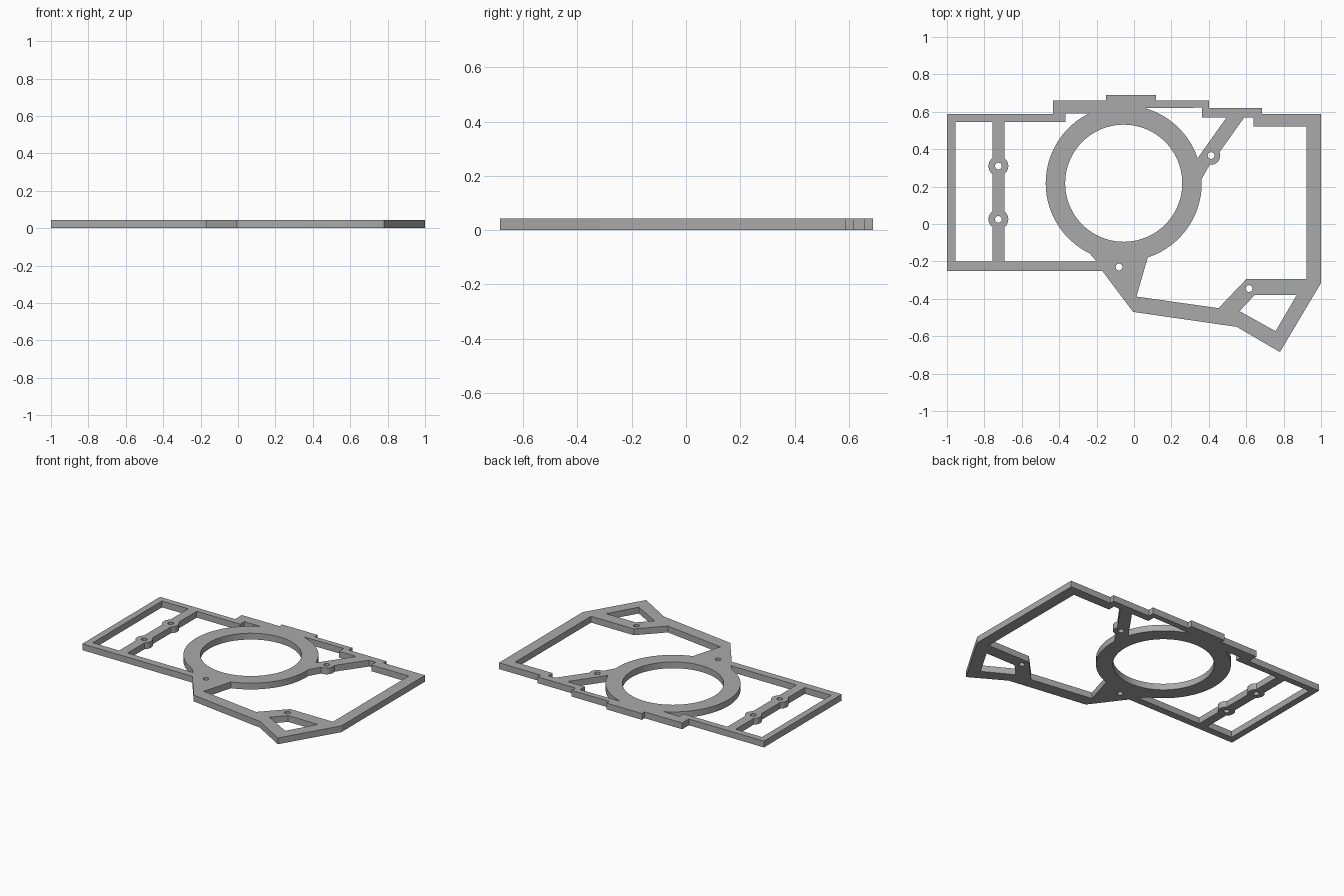
import bpy
from math import sin, cos, radians

THICK = 0.043
RING = (-0.055, 0.218)
RING_OUT, RING_IN = 0.417, 0.313
BAR_X, BAR_HALF, BOSS_R = -0.725, 0.032, 0.053
BOSS_Y = (0.025, 0.31)
STRUT_BOSS = (0.412, 0.366)
SCREW_R = 0.018

cube = bpy.data.objects.get("Cube")
if cube:
    bpy.data.objects.remove(cube)


def arc(center, radius, start, end, steps):
    """Points on an arc, angles in degrees, both ends included."""
    angles = [radians(start + (end - start) * i / steps) for i in range(steps + 1)]
    return [(center[0] + radius * cos(a), center[1] + radius * sin(a)) for a in angles]


def circle(center, radius, steps):
    return arc(center, radius, 0, 360, steps)[:-1]


def bar_edge(side):
    """Upright edge of the left bar, bulging round its two bosses, bottom to top."""
    points = [(BAR_X + side * BAR_HALF, -0.2)]
    for y in BOSS_Y:
        bulge = arc((BAR_X, y), BOSS_R, -53, 53, 14)
        points += [(BAR_X + side * (x - BAR_X), v) for x, v in bulge]
    return points + [(BAR_X + side * BAR_HALF, 0.545)]


# Outer edge of the plate with its stepped back rim
outline = [(-1, -0.25), (-0.17, -0.25), (-0.005, -0.47), (0.55, -0.55), (0.78, -0.685),
           (1, -0.315), (1, 0.588), (0.685, 0.588), (0.685, 0.62), (0.4, 0.62),
           (0.4, 0.66), (0.117, 0.66), (0.117, 0.69), (-0.15, 0.69), (-0.15, 0.66),
           (-0.433, 0.66), (-0.433, 0.588), (-1, 0.588)]

# Openings left and right of the bossed bar
left_window = [(-0.955, 0.545), (-0.955, -0.2)] + bar_edge(-1)
middle_window = ([(-0.365, 0.545), (-0.365, 0.59)]
                 + arc(RING, RING_OUT, 117, 244, 48)
                 + [(-0.2, -0.2)] + bar_edge(1))

# Sliver between the ring, the back rim and the diagonal strut
strut_window = (arc(RING, RING_OUT, 18.7, 74, 24)
                + [(0.363, 0.622), (0.363, 0.57), (0.495, 0.57)])

# Large right opening, wrapping the strut boss
right_window = (arc(RING, RING_OUT, -72, 3, 30)
                + arc(STRUT_BOSS, 0.049, -98, 22, 16)
                + [(0.59, 0.57), (0.64, 0.57), (0.64, 0.522), (0.923, 0.522),
                   (0.923, -0.295), (0.6, -0.295), (0.452, -0.45), (0.013, -0.388)])

# Opening in the front corner foot
corner_window = [(0.645, -0.38), (0.87, -0.38), (0.757, -0.573), (0.564, -0.466)]

# Screw holes
screws = [(BAR_X, y) for y in BOSS_Y] + [STRUT_BOSS, (-0.08, -0.23), (0.615, -0.345)]

loops = [outline, left_window, middle_window, strut_window, right_window,
         corner_window, circle(RING, RING_IN, 96)]
loops += [circle(p, SCREW_R, 24) for p in screws]

# Fill the flat profile and give it thickness
profile = bpy.data.curves.new("plate_profile", 'CURVE')
profile.dimensions = '2D'
profile.fill_mode = 'BOTH'
profile.extrude = THICK / 2
for points in loops:
    spline = profile.splines.new('POLY')
    spline.points.add(len(points) - 1)
    for point, (x, y) in zip(spline.points, points):
        point.co = (x, y, 0, 1)
    spline.use_cyclic_u = True

plate = bpy.data.objects.new("mounting_plate", profile)
plate.location.z = THICK / 2
bpy.context.collection.objects.link(plate)

# Turn the profile into a welded mesh
bpy.ops.object.select_all(action='DESELECT')
plate.select_set(True)
bpy.context.view_layer.objects.active = plate
bpy.ops.object.convert(target='MESH')
plate = bpy.context.view_layer.objects.active
bpy.ops.object.mode_set(mode='EDIT')
bpy.ops.mesh.select_all(action='SELECT')
bpy.ops.mesh.remove_doubles(threshold=0.0001)
bpy.ops.mesh.normals_make_consistent(inside=False)
bpy.ops.object.mode_set(mode='OBJECT')
bpy.ops.object.shade_smooth_by_angle(angle=radians(30))

# Plain grey finish
grey = bpy.data.materials.new("plain_grey")
grey.use_nodes = True
colour = (0.4, 0.4, 0.4, 1)
grey.diffuse_color = colour
grey.node_tree.nodes["Principled BSDF"].inputs["Base Color"].default_value = colour
plate.data.materials.clear()
plate.data.materials.append(grey)
